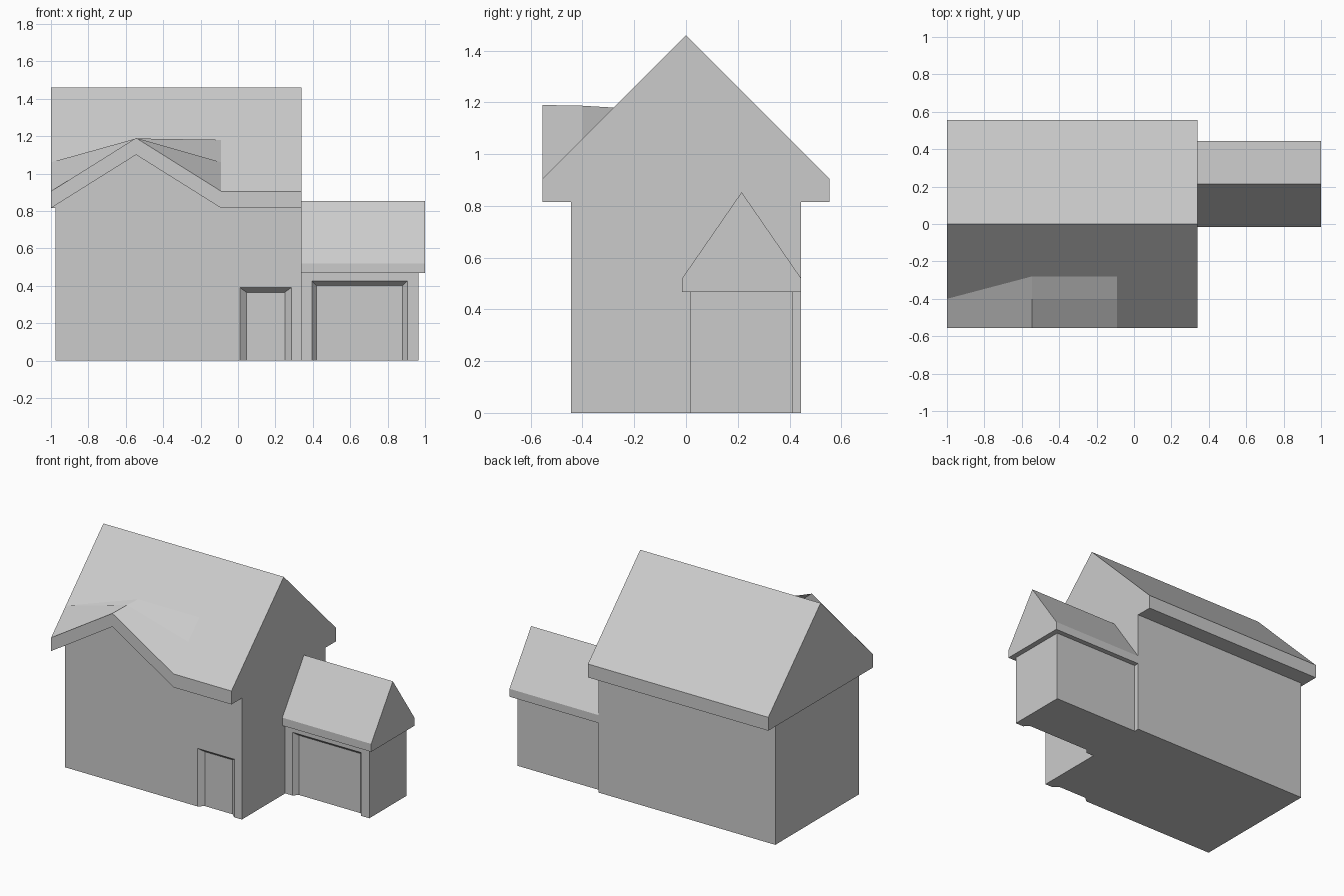
import bpy, bmesh

if "Cube" in bpy.data.objects:
    bpy.data.objects.remove(bpy.data.objects["Cube"])


def loft(name, rings):
    """Closed solid through rings of 3D points, capped at both ends."""
    bm = bmesh.new()
    vs = [[bm.verts.new(p) for p in ring] for ring in rings]
    n = len(rings[0])
    for a, b in zip(vs, vs[1:]):
        for i in range(n):
            j = (i + 1) % n
            bm.faces.new((a[i], a[j], b[j], b[i]))
    bm.faces.new(vs[0])
    bm.faces.new(vs[-1])
    bmesh.ops.recalc_face_normals(bm, faces=bm.faces)
    me = bpy.data.meshes.new(name)
    bm.to_mesh(me)
    bm.free()
    ob = bpy.data.objects.new(name, me)
    bpy.context.collection.objects.link(ob)
    return ob


def box(name, x0, x1, y0, y1, z0, z1):
    ring = [(x0, y0), (x1, y0), (x1, y1), (x0, y1)]
    return loft(name, [[(x, y, z) for x, y in ring] for z in (z0, z1)])


def gable_roof(name, x0, x1, yc, half, z_base, z_eave, z_ridge):
    prof = [(yc - half, z_base), (yc - half, z_eave), (yc, z_ridge),
            (yc + half, z_eave), (yc + half, z_base)]
    return loft(name, [[(x, y, z) for y, z in prof] for x in (x0, x1)])


def cut(target, cutter):
    """Subtract the cutter, then delete it."""
    m = target.modifiers.new("cut", 'BOOLEAN')
    m.operation = 'DIFFERENCE'
    m.solver = 'EXACT'
    m.object = cutter
    bpy.context.view_layer.objects.active = target
    bpy.ops.object.modifier_apply(modifier=m.name)
    bpy.data.objects.remove(cutter, do_unlink=True)


def doorway(target, x0, x1, z, y, side, top=0.025, depth=0.03):
    """Recess with splayed jambs and lintel in a front wall at y."""
    def ring(yy, s, t):
        return [(x0 + s, yy, -0.1), (x1 - s, yy, -0.1),
                (x1 - s, yy, z - t), (x0 + s, yy, z - t)]
    cut(target, loft("door_cutter", [ring(y - 0.1, 0, 0), ring(y, 0, 0),
                                     ring(y + depth, side, top)]))


L, R = -1.0, -0.09          # front gable edges
M = (L + R) / 2             # front gable centre

# Main house walls with front door recess
house = box("house_walls", -0.975, 0.34, -0.445, 0.445, 0, 0.815)
doorway(house, 0.01, 0.285, 0.39, -0.445, 0.035)

# Main roof, front eave removed under the front gable
roof = gable_roof("main_roof", L, 0.34, 0, 0.555, 0.815, 0.905, 1.46)
cut(roof, box("eave_cutter", L - 0.2, R, -0.8, -0.445, 0.6, 1.3))

# Front gable wall and its roof, which blends back into the main slope
loft("front_gable_wall", [[(L, y, 0.815), (M, y, 1.10), (R, y, 0.815)]
                          for y in (-0.445, -0.38)])
ribs = [(-0.555, 1.19), (-0.40, 1.187), (-0.28, 1.18)]
loft("front_gable_roof", [
    [(L, y, 0.815), (L, y, 1.46 + y), (M, y, peak),
     (R, y, 1.46 + y), (R, y, 0.815), (M, y, 1.10)] for y, peak in ribs])

# Garage wing with wide door recess and its own roof
garage = box("garage_walls", 0.34, 0.965, 0.015, 0.412, 0, 0.467)
doorway(garage, 0.395, 0.905, 0.425, 0.015, 0.025)
gable_roof("garage_roof", 0.34, 1.0, 0.215, 0.23, 0.467, 0.52, 0.853)
